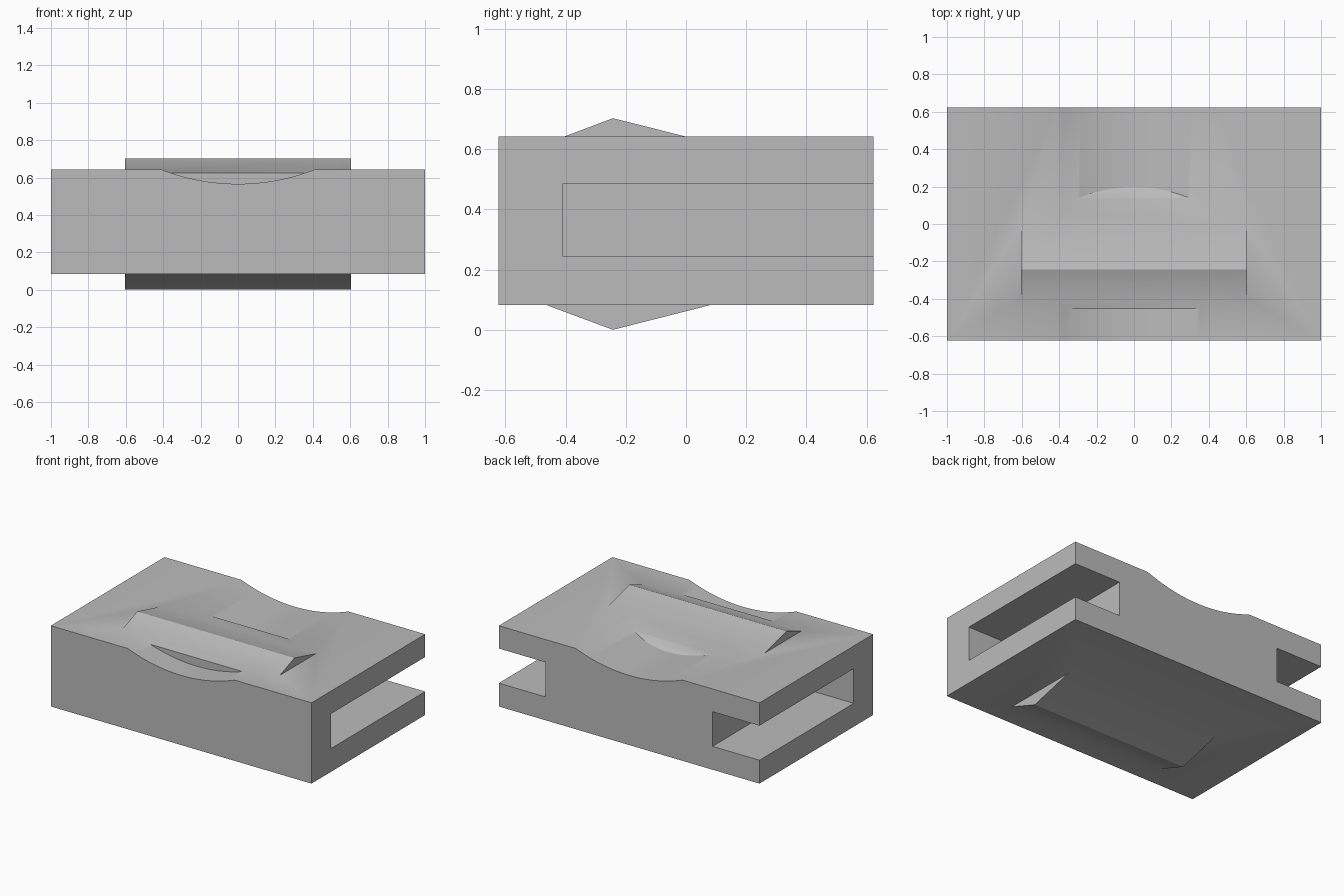
import bpy, bmesh, math
from mathutils import Matrix, Vector

if "Cube" in bpy.data.objects:
    bpy.data.objects.remove(bpy.data.objects["Cube"])

grey = bpy.data.materials.new("plain grey")
grey.use_nodes = True
colour = (0.5, 0.5, 0.5, 1)
grey.diffuse_color = colour
grey.node_tree.nodes["Principled BSDF"].inputs["Base Color"].default_value = colour


def finish(bm, name):
    bmesh.ops.recalc_face_normals(bm, faces=bm.faces)
    mesh = bpy.data.meshes.new(name)
    bm.to_mesh(mesh)
    bm.free()
    mesh.materials.append(grey)
    obj = bpy.data.objects.new(name, mesh)
    bpy.context.collection.objects.link(obj)
    return obj


def extrude(name, points, direction):
    """Solid made by sweeping a flat outline along a direction."""
    bm = bmesh.new()
    face = bm.faces.new([bm.verts.new(p) for p in points])
    swept = bmesh.ops.extrude_face_region(bm, geom=[face])["geom"]
    verts = [v for v in swept if isinstance(v, bmesh.types.BMVert)]
    bmesh.ops.translate(bm, verts=verts, vec=Vector(direction))
    return finish(bm, name)


def box(name, low, high):
    low, high = Vector(low), Vector(high)
    bm = bmesh.new()
    bmesh.ops.create_cube(bm, size=1, matrix=Matrix.Translation((low + high) / 2)
                          @ Matrix.Diagonal((*(high - low), 1)))
    return finish(bm, name)


def combine(target, tool, operation):
    mod = target.modifiers.new(tool.name, 'BOOLEAN')
    mod.operation, mod.object, mod.solver = operation, tool, 'EXACT'
    bpy.context.view_layer.objects.active = target
    bpy.ops.object.modifier_apply(modifier=mod.name)
    bpy.data.objects.remove(tool)


# Block whose top dips in a shallow arc running front to back
half, sag = 0.41, 0.077
radius = (half ** 2 + sag ** 2) / (2 * sag)
sweep = math.asin(half / radius)
steps = 32
outline = [(-1, -0.623, 0.083), (1, -0.623, 0.083), (1, -0.623, 0.643)]
for i in range(steps + 1):
    a = sweep * (1 - 2 * i / steps)
    outline.append((radius * math.sin(a), -0.623,
                    0.643 - sag + radius * (1 - math.cos(a))))
outline.append((-1, -0.623, 0.643))
body = extrude("slotted_block", outline, (0, 1.246, 0))

# Side slots, open to the back
for side in (-1, 1):
    xs = sorted((side * 0.64, side * 1.1))
    slot = box("side_slot", (xs[0], -0.41, 0.245), (xs[1], 0.8, 0.485))
    combine(body, slot, 'DIFFERENCE')

# Faceted wedge showing through the top and the underside
wedge_profile = [(-0.455, 0.2), (-0.455, 0.623), (-0.243, 0.703), (0.135, 0.608),
                 (0.26, 0.525), (0.26, 0.2), (0.12, 0.092), (-0.243, 0),
                 (-0.49, 0.092)]
wedge = extrude("cross_wedge", [(-0.603, y, z) for y, z in wedge_profile],
                (1.206, 0, 0))
combine(body, wedge, 'UNION')

# Soft blends on shallow edges, crisp elsewhere
bpy.ops.object.select_all(action='DESELECT')
body.select_set(True)
bpy.context.view_layer.objects.active = body
bpy.ops.object.shade_smooth_by_angle(angle=math.radians(30))
